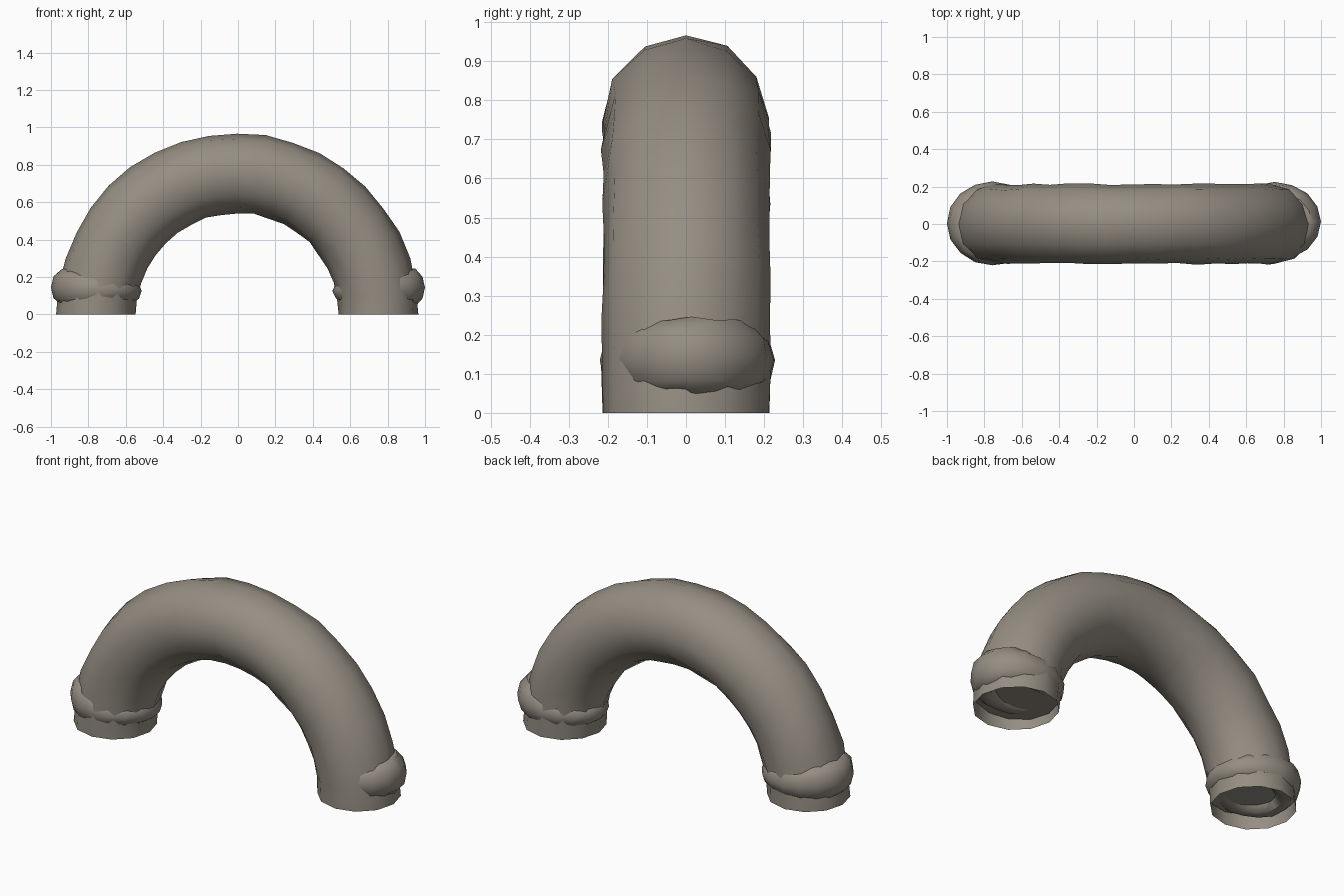
import bpy, bmesh, math, random
from mathutils import Vector

random.seed(4)
cube = bpy.data.objects.get("Cube")
if cube:
    bpy.data.objects.remove(cube, do_unlink=True)

stone = bpy.data.materials.new("warm_grey_stone")
stone.use_nodes = True
colour = (0.30, 0.27, 0.225, 1)
stone.diffuse_color = colour
stone.node_tree.nodes["Principled BSDF"].inputs["Base Color"].default_value = colour

SIDES = 12
ARCH_RADIUS = 0.756
TUBE_RADIUS = 0.213


def wobble(amount):
    return 1 + random.uniform(-amount, amount)


def skin(bm, rings, closed=False):
    """Join consecutive rings of vertices with quads."""
    pairs = list(zip(rings, rings[1:]))
    if closed:
        pairs.append((rings[-1], rings[0]))
    for a, b in pairs:
        for i in range(len(a)):
            j = (i + 1) % len(a)
            bm.faces.new((a[i], a[j], b[j], b[i]))


def finish(name, bm):
    bmesh.ops.recalc_face_normals(bm, faces=bm.faces)
    mesh = bpy.data.meshes.new(name)
    bm.to_mesh(mesh)
    bm.free()
    mesh.materials.append(stone)
    obj = bpy.data.objects.new(name, mesh)
    bpy.context.collection.objects.link(obj)
    bpy.ops.object.select_all(action="DESELECT")
    obj.select_set(True)
    bpy.context.view_layer.objects.active = obj
    bpy.ops.object.shade_smooth_by_angle(angle=math.radians(50))
    return obj


def arch_ring(bm, angle, radius, jitter):
    """Ring across the arch; it lies flat on the ground at both feet."""
    out = Vector((math.cos(angle), 0, math.sin(angle)))
    centre = out * ARCH_RADIUS - Vector((0.004, 0, 0))
    ring = []
    for i in range(SIDES):
        t = math.tau * i / SIDES
        r = radius * wobble(jitter)
        ring.append(bm.verts.new(centre + out * r * math.cos(t)
                                 + Vector((0, r * math.sin(t), 0))))
    return ring


# Hollow-footed, slightly lumpy half-ring
STEPS = 20
bm = bmesh.new()
rings = []
for k in range(STEPS + 1):
    foot = k in (0, STEPS)
    rings.append(arch_ring(bm, math.pi * k / STEPS, TUBE_RADIUS, 0.005 if foot else 0.025))
skin(bm, rings)
finish("arch_tube", bm)

# Recessed plugs inside the open feet
for name, angle in (("left_foot_plug", 0.09), ("right_foot_plug", math.pi - 0.09)):
    bm = bmesh.new()
    bm.faces.new(arch_ring(bm, angle, TUBE_RADIUS * 0.98, 0))
    finish(name, bm)


def collar(name, centre, half_x, half_y, tilt):
    """Rounded band around a foot, thicker on the outer side of the arch."""
    bm = bmesh.new()
    side = math.copysign(1, centre.x)
    rings = []
    for i in range(16):
        t = math.tau * i / 16
        outer = math.cos(t) * side
        half_height = 0.085 + 0.018 * outer
        ring = []
        for j in range(10):
            p = math.tau * j / 10
            inset = 0.075 * (1 - math.cos(p))
            w = wobble(0.012)
            ring.append(bm.verts.new(centre + Vector((
                (half_x - inset) * math.cos(t) * w,
                (half_y - inset) * math.sin(t) * w,
                half_height * math.sin(p) * wobble(0.06) + tilt * outer))))
        rings.append(ring)
    skin(bm, rings, closed=True)
    finish(name, bm)


collar("right_foot_collar", Vector((-0.758, 0.003, 0.135)), 0.242, 0.226, 0.01)
collar("left_foot_collar", Vector((0.753, 0.014, 0.135)), 0.246, 0.211, 0.01)
